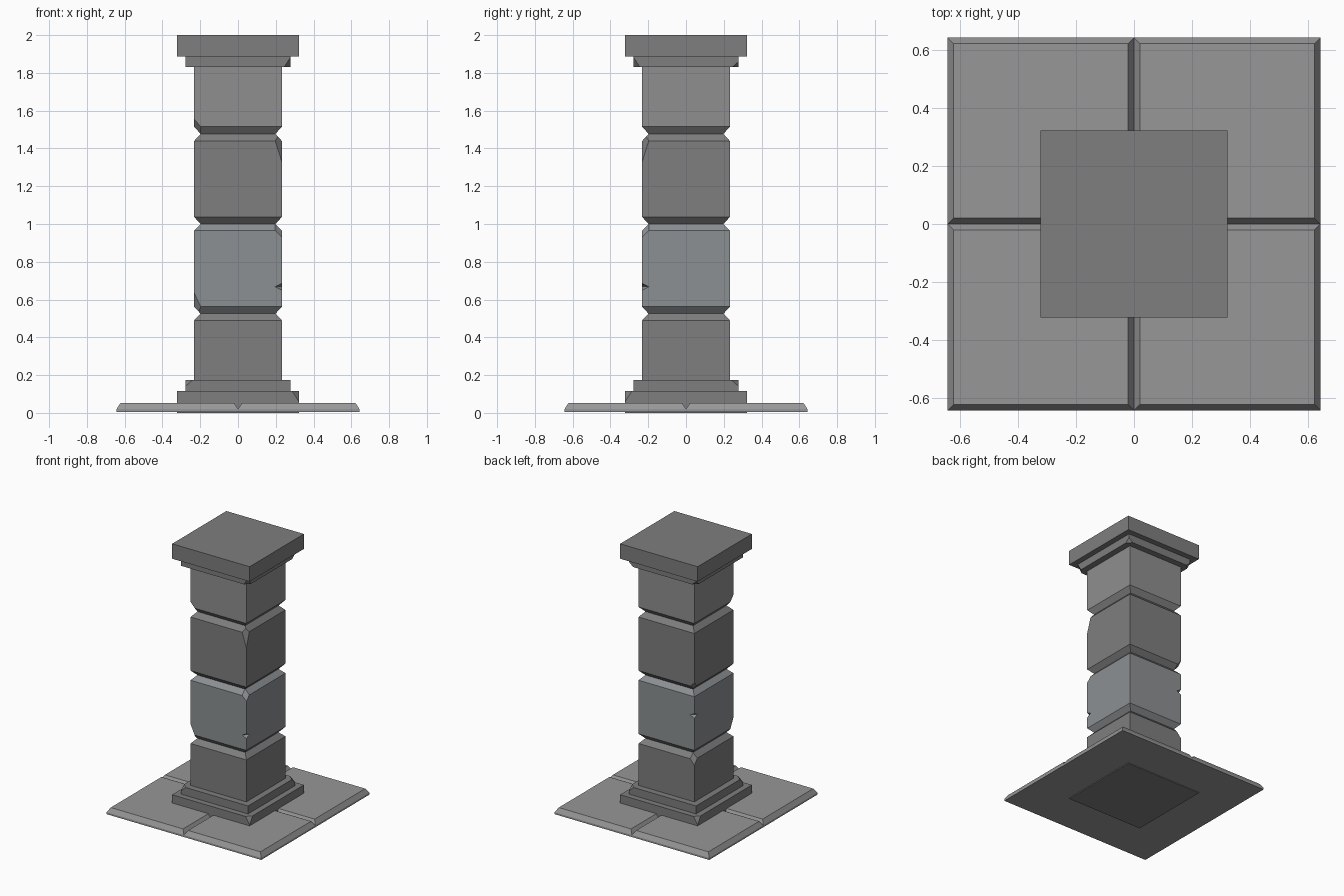
import bpy, bmesh
from mathutils import Vector

if "Cube" in bpy.data.objects:
    bpy.data.objects.remove(bpy.data.objects["Cube"])


def stone(name, r, g, b):
    m = bpy.data.materials.new(name)
    m.diffuse_color = (r, g, b, 1)
    m.use_nodes = True
    m.node_tree.nodes["Principled BSDF"].inputs["Base Color"].default_value = m.diffuse_color
    return m


DARK = stone("dark_stone", 0.21, 0.21, 0.21)
LIGHT = stone("light_stone", 0.275, 0.275, 0.275)
COOL = stone("cool_stone", 0.265, 0.28, 0.29)
PAVING = stone("paving_stone", 0.31, 0.31, 0.31)


def finish(bm, name, mat=None):
    bmesh.ops.recalc_face_normals(bm, faces=bm.faces)
    me = bpy.data.meshes.new(name)
    bm.to_mesh(me)
    bm.free()
    if mat:
        me.materials.append(mat)
    ob = bpy.data.objects.new(name, me)
    bpy.context.collection.objects.link(ob)
    return ob


def stack(profile, center=(0, 0)):
    """Square solid from (half width, z) rings."""
    bm = bmesh.new()
    cx, cy = center
    rings = [[bm.verts.new((cx + sx * h, cy + sy * h, z))
              for sx, sy in ((-1, -1), (1, -1), (1, 1), (-1, 1))] for h, z in profile]
    for a, b in zip(rings, rings[1:]):
        for i in range(4):
            j = (i + 1) % 4
            bm.faces.new((a[i], a[j], b[j], b[i]))
    bm.faces.new(rings[0][::-1])
    bm.faces.new(rings[-1])
    return bm


def chip(bm, sx, sy, half, z_wide, z_tip, w):
    """Slice a corner: w wide at z_wide, narrowing to a point at z_tip."""
    a = Vector((sx * (half - w), sy * half, z_wide))
    b = Vector((sx * half, sy * (half - w), z_wide))
    c = Vector((sx * half, sy * half, z_tip))
    n = (b - a).cross(c - a).normalized()
    if n.dot(Vector((sx, sy, 0))) < 0:
        n = -n
    res = bmesh.ops.bisect_plane(bm, geom=bm.verts[:] + bm.edges[:] + bm.faces[:],
                                 plane_co=a, plane_no=n, clear_outer=True)
    edges = [e for e in res['geom_cut'] if isinstance(e, bmesh.types.BMEdge)]
    bmesh.ops.contextual_create(bm, geom=edges)


def part(name, mat, profile, chips=()):
    bm = stack(profile)
    for c in chips:
        chip(bm, *c)
    return finish(bm, name, mat)


W, N = 0.232, 0.198   # shaft half width, joint half width

# paving tiles
for sx in (-1, 1):
    for sy in (-1, 1):
        c = 0.3215
        finish(stack([(c, 0.006), (c, 0.02), (c - 0.021, 0.053)], (sx * c, sy * c)),
               "paving_tile", PAVING)

# stepped base
part("base_lower", DARK, [(0.322, 0), (0.322, 0.115)],
     [(1, -1, 0.322, 0.115, 0.06, 0.035), (-1, 1, 0.322, 0.115, 0.06, 0.035)])
part("base_upper", DARK, [(0.279, 0.115), (0.279, 0.175)],
     [(-1, -1, 0.279, 0.175, 0.14, 0.04), (1, 1, 0.279, 0.175, 0.14, 0.04)])

# shaft blocks
part("shaft_block_1", DARK, [(W, 0.175), (W, 0.49), (N, 0.525)],
     [(-1, 1, W, 0.49, 0.45, 0.035)])
block_2 = part("shaft_block_2", COOL, [(N, 0.525), (W, 0.562), (W, 0.965), (N, 1.0)],
               [(1, -1, W, 0.965, 0.93, 0.035), (-1, -1, W, 0.562, 0.635, 0.035)])
part("shaft_block_3", DARK, [(N, 1.0), (W, 1.037), (W, 1.44), (N, 1.477)],
     [(1, -1, W, 1.44, 1.33, 0.035), (-1, 1, W, 1.037, 1.07, 0.03)])
part("shaft_block_4", LIGHT, [(N, 1.477), (W, 1.515), (W, 1.83)],
     [(-1, -1, W, 1.515, 1.555, 0.035)])

# stepped capital
part("capital_lower", DARK, [(0.279, 1.83), (0.279, 1.888)],
     [(1, -1, 0.279, 1.83, 1.885, 0.035), (1, 1, 0.279, 1.83, 1.86, 0.035),
      (-1, 1, 0.279, 1.83, 1.86, 0.035)])
part("capital_upper", DARK, [(0.322, 1.888), (0.322, 2.0)])

# small notches in the second block's edges
for sx, sy, z in ((1, -1, 0.668), (-1, 1, 0.82)):
    bm = bmesh.new()
    for d in ((0.036, 0, 0), (0, 0.036, 0), (0, 0, 0.018)):
        for s in (-1, 1):
            bm.verts.new(Vector((sx * W, sy * W, z)) + s * Vector(d))
    bmesh.ops.convex_hull(bm, input=bm.verts)
    cutter = finish(bm, "notch_cutter", COOL)
    cutter.hide_render = True
    cutter.hide_set(True)
    mod = block_2.modifiers.new("notch", 'BOOLEAN')
    mod.operation = 'DIFFERENCE'
    mod.solver = 'EXACT'
    mod.object = cutter
